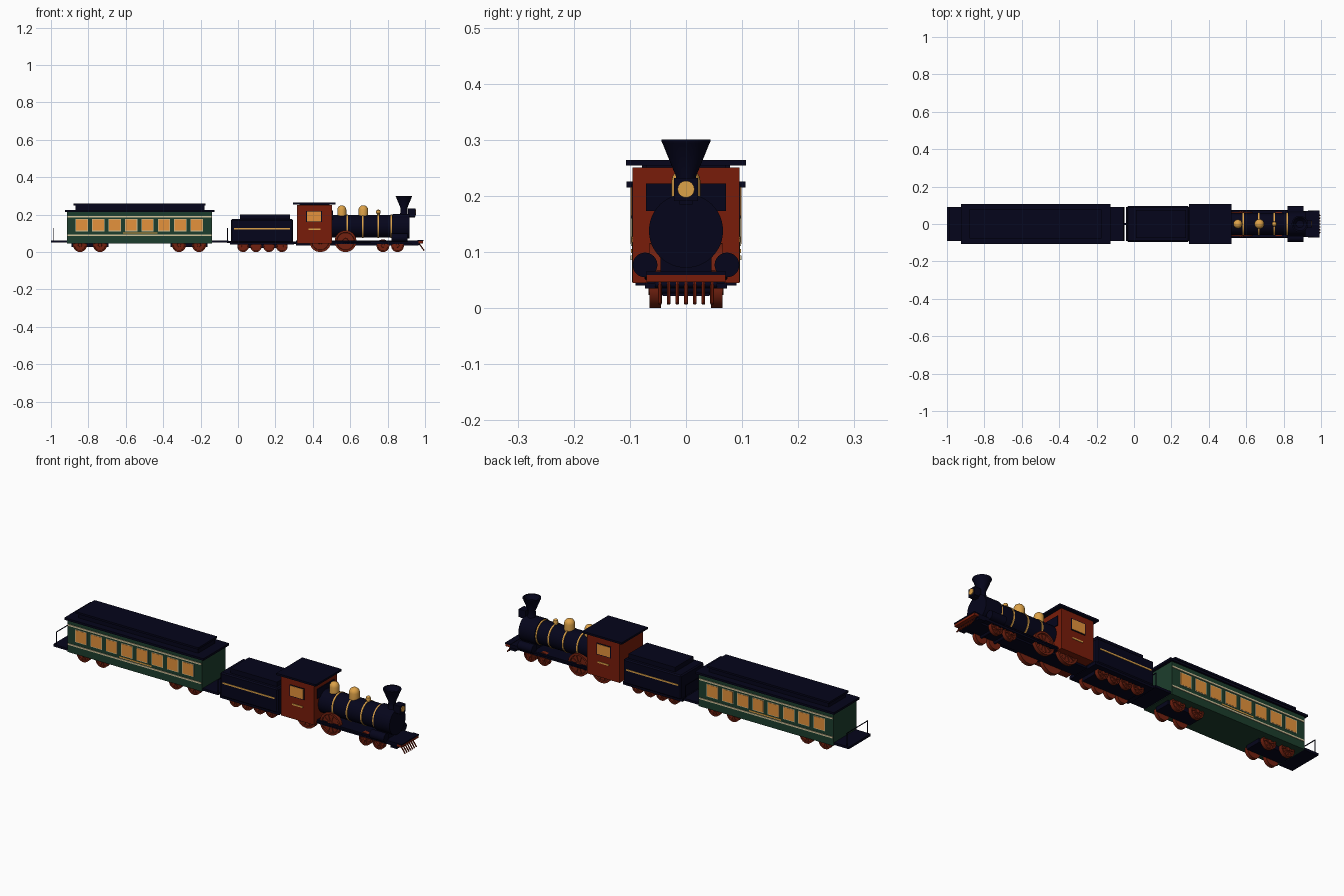
import bpy, bmesh, math
from mathutils import Matrix, Vector

cube = bpy.data.objects.get("Cube")
if cube:
    bpy.data.objects.remove(cube)


def material(name, rgb):
    m = bpy.data.materials.new(name)
    m.use_nodes = True
    m.diffuse_color = (*rgb, 1)
    bsdf = next(n for n in m.node_tree.nodes if n.type == 'BSDF_PRINCIPLED')
    bsdf.inputs["Base Color"].default_value = (*rgb, 1)
    return m


BLACK = material("midnight black", (0.0015, 0.0015, 0.011))
RED = material("oxide red", (0.19, 0.012, 0.003))
WHEEL = material("wheel red", (0.17, 0.015, 0.005))
GREEN = material("coach green", (0.012, 0.048, 0.026))
CREAM = material("cream trim", (0.65, 0.55, 0.33))
GOLD = material("brass", (0.72, 0.36, 0.065))
AMBER = material("amber glass", (0.78, 0.29, 0.045))


def finish(name, bm, mat, smooth=False):
    bmesh.ops.recalc_face_normals(bm, faces=bm.faces[:])
    mesh = bpy.data.meshes.new(name)
    bm.to_mesh(mesh)
    bm.free()
    mesh.materials.append(mat)
    ob = bpy.data.objects.new(name, mesh)
    bpy.context.collection.objects.link(ob)
    if smooth:
        bpy.ops.object.select_all(action='DESELECT')
        ob.select_set(True)
        bpy.context.view_layer.objects.active = ob
        bpy.ops.object.shade_smooth_by_angle(angle=math.radians(40))
    return ob


def add_box(bm, x, y, z):
    """Add a box given (min, max) pairs."""
    size = [b - a for a, b in (x, y, z)]
    mid = [(a + b) / 2 for a, b in (x, y, z)]
    bmesh.ops.create_cube(bm, size=1, matrix=Matrix.Translation(mid) @ Matrix.Diagonal((*size, 1)))


def box(name, mat, x, half_y, z):
    bm = bmesh.new()
    add_box(bm, x, (-half_y, half_y), z)
    return finish(name, bm, mat)


def plates(name, mat, spans, y, z, t):
    """Thin plates on both sides, one for every x span."""
    bm = bmesh.new()
    for span in spans:
        for s in (-1, 1):
            add_box(bm, span, sorted((s * (y - 0.002), s * (y + t))), z)
    return finish(name, bm, mat)


def lathe(name, mat, profile, origin, axis, steps=32):
    """Spin (radius, height) points around an axis through the origin."""
    bm = bmesh.new()
    verts = [bm.verts.new((r, 0, h)) for r, h in profile]
    edges = [bm.edges.new(p) for p in zip(verts, verts[1:])]
    bmesh.ops.spin(bm, geom=verts + edges, cent=(0, 0, 0), axis=(0, 0, 1),
                   angle=math.tau, steps=steps)
    bmesh.ops.remove_doubles(bm, verts=bm.verts[:], dist=1e-5)
    turn = Vector((0, 0, 1)).rotation_difference(Vector(axis)).to_matrix().to_4x4()
    bm.transform(Matrix.Translation(origin) @ turn)
    return finish(name, bm, mat, True)


def rod(name, mat, a, b, r, steps=10):
    a, b = Vector(a), Vector(b)
    n = (b - a).length
    return lathe(name, mat, [(0, 0), (r, 0), (r, n), (0, n)], a, (b - a).normalized(), steps)


def wheelset(name, x, r):
    """Two spoked wheels on an axle, standing on the ground."""
    for s in (-1, 1):
        o = (x, s * 0.045, r)
        lathe(name + "_wheel", WHEEL,
              [(0, 0), (r, 0), (r, 0.02), (r * .82, 0.02), (r * .78, 0.014),
               (r * .28, 0.014), (r * .24, 0.022), (0, 0.022)], o, (0, s, 0))
        bm = bmesh.new()
        for i in range(5):
            spoke = Matrix.Translation((x, s * 0.059, r)) @ Matrix.Rotation(i * math.pi / 5, 4, 'Y')
            bmesh.ops.create_cube(bm, size=1, matrix=spoke @ Matrix.Diagonal((r * 1.6, 0.008, r * .1, 1)))
        finish(name + "_spokes", bm, WHEEL)
    rod(name + "_axle", BLACK, (x, -0.05, r), (x, 0.05, r), 0.008)


# Coach body and roof
box("coach_body", GREEN, (-0.915, -0.14), 0.096, (0.047, 0.215))
box("coach_roof", BLACK, (-0.925, -0.125), 0.106, (0.215, 0.226))
box("coach_clerestory", BLACK, (-0.87, -0.18), 0.07, (0.226, 0.25))
box("coach_clerestory_cap", BLACK, (-0.88, -0.175), 0.078, (0.249, 0.259))
for z in (0.09, 0.189):
    plates("coach_stripe", CREAM, [(-0.912, -0.143)], 0.096, (z - 0.004, z + 0.004), 0.003)
plates("coach_nameplate", GOLD, [(-0.615, -0.43)], 0.096, (0.098, 0.105), 0.002)

# Coach windows
centres = [-0.835 + i * 0.0878 for i in range(8)]
plates("coach_window_frames", CREAM, [(c - 0.033, c + 0.033) for c in centres], 0.096, (0.111, 0.177), 0.002)
plates("coach_window_panes", AMBER, [(c - 0.03, c + 0.03) for c in centres], 0.096, (0.114, 0.174), 0.003)

# Coach end platforms with railings
for x0, x1, rail in ((-1.0, -0.91, -0.985), (-0.145, -0.05, -0.056)):
    box("coach_platform", BLACK, (x0, x1), 0.09, (0.05, 0.062))
    for y in (-0.085, 0.085):
        rod("railing_post", BLACK, (rail, y, 0.06), (rail, y, 0.128), 0.0025)
    rod("railing_bar", BLACK, (rail, -0.087, 0.127), (rail, 0.087, 0.127), 0.0025)

# Coach bogies
for a, b in ((-0.845, -0.738), (-0.316, -0.208)):
    box("coach_bogie", BLACK, (a - 0.045, b + 0.045), 0.042, (0.026, 0.05))
    for x in (a, b):
        wheelset("coach", x, 0.037)

# Tender
box("tender_frame", BLACK, (-0.042, 0.3), 0.09, (0.04, 0.056))
tank = box("tender_tank", BLACK, (-0.037, 0.295), 0.095, (0.05, 0.176))
tank.modifiers.new("soft_edges", 'BEVEL').width = 0.006
box("tender_coal", BLACK, (0.01, 0.277), 0.075, (0.17, 0.2))
plates("tender_stripe", GOLD, [(-0.022, 0.278)], 0.095, (0.12, 0.128), 0.002)
box("tender_bogie", BLACK, (0.0, 0.265), 0.042, (0.022, 0.042))
for i in range(4):
    wheelset("tender", 0.027 + i * 0.0693, 0.031)
rod("coach_coupler", BLACK, (-0.06, 0, 0.054), (-0.03, 0, 0.054), 0.006)
rod("tender_coupler", BLACK, (0.28, 0, 0.05), (0.33, 0, 0.05), 0.006)

# Cab
box("cab_body", RED, (0.315, 0.503), 0.095, (0.045, 0.251))
box("cab_roof", BLACK, (0.295, 0.522), 0.107, (0.254, 0.264))
box("cab_roof_bearer", BLACK, (0.33, 0.49), 0.07, (0.25, 0.255))
plates("cab_window_frame", BLACK, [(0.364, 0.448)], 0.095, (0.16, 0.22), 0.002)
plates("cab_window_pane", AMBER, [(0.368, 0.444)], 0.095, (0.164, 0.216), 0.004)
plates("cab_numberplate", GOLD, [(0.378, 0.44)], 0.095, (0.117, 0.125), 0.002)
box("cab_front_window", BLACK, (0.5, 0.507), 0.071, (0.173, 0.222))

# Engine frame, running board and buffer beam
box("engine_frame", BLACK, (0.31, 0.95), 0.042, (0.035, 0.062))
box("running_board", BLACK, (0.5, 0.97), 0.069, (0.044, 0.063))
box("frame_step", BLACK, (0.93, 0.965), 0.073, (0.035, 0.046))
box("buffer_beam", RED, (0.965, 0.99), 0.07, (0.047, 0.06))
box("buffer_beam_cap", BLACK, (0.96, 0.992), 0.071, (0.059, 0.065))

# Boiler and smokebox
AXIS = 0.138
rod("boiler", BLACK, (0.5, 0, AXIS), (0.84, 0, AXIS), 0.06, 48)
rod("smokebox", BLACK, (0.825, 0, AXIS), (0.918, 0, AXIS), 0.066, 48)
box("smokebox_saddle", BLACK, (0.83, 0.9), 0.045, (0.06, 0.1))
for x in (0.585, 0.667, 0.75, 0.82):
    rod("boiler_band", GOLD, (x - 0.004, 0, AXIS), (x + 0.004, 0, AXIS), 0.0625, 48)

# Domes, bell and chimney
for x, r in ((0.555, 0.024), (0.67, 0.026)):
    lathe("brass_dome", GOLD, [(r, 0), (r, 0.034), (r * .92, 0.043), (r * .7, 0.051),
                               (r * .4, 0.056), (0, 0.058)], (x, 0, 0.192), (0, 0, 1))
lathe("bell", GOLD, [(0.008, 0), (0.008, 0.012), (0.013, 0.015), (0.011, 0.028), (0.005, 0.033), (0, 0.034)],
      (0.75, 0, 0.193), (0, 0, 1))
lathe("chimney", BLACK, [(0.026, 0), (0.02, 0.012), (0.018, 0.045), (0.042, 0.104), (0.044, 0.107),
                         (0.044, 0.111), (0.036, 0.111), (0.02, 0.09), (0, 0.09)],
      (0.887, 0, 0.19), (0, 0, 1))

# Headlamp
box("headlamp_bracket", BLACK, (0.9, 0.945), 0.012, (0.185, 0.197))
box("headlamp_case", BLACK, (0.91, 0.948), 0.021, (0.191, 0.232))
rod("headlamp_lens", GOLD, (0.946, 0, 0.212), (0.952, 0, 0.212), 0.015, 24)

# Steam cylinders and connecting rods
for s in (-1, 1):
    rod("steam_cylinder", BLACK, (0.822, s * 0.073, 0.077), (0.905, s * 0.073, 0.077), 0.022, 32)
    rod("connecting_rod", BLACK, (0.44, s * 0.07, 0.053), (0.83, s * 0.07, 0.058), 0.004)

# Engine wheels
for x in (0.44, 0.575):
    wheelset("driver", x, 0.058)
for x in (0.775, 0.853):
    wheelset("leading", x, 0.034)

# Pilot bars
for i in range(-3, 4):
    rod("pilot_bar", RED, (0.968, i * 0.0155, 0.046), (0.995, i * 0.0155, 0.008), 0.0033, 8)
rod("pilot_rail", BLACK, (0.968, -0.055, 0.042), (0.968, 0.055, 0.042), 0.005)
